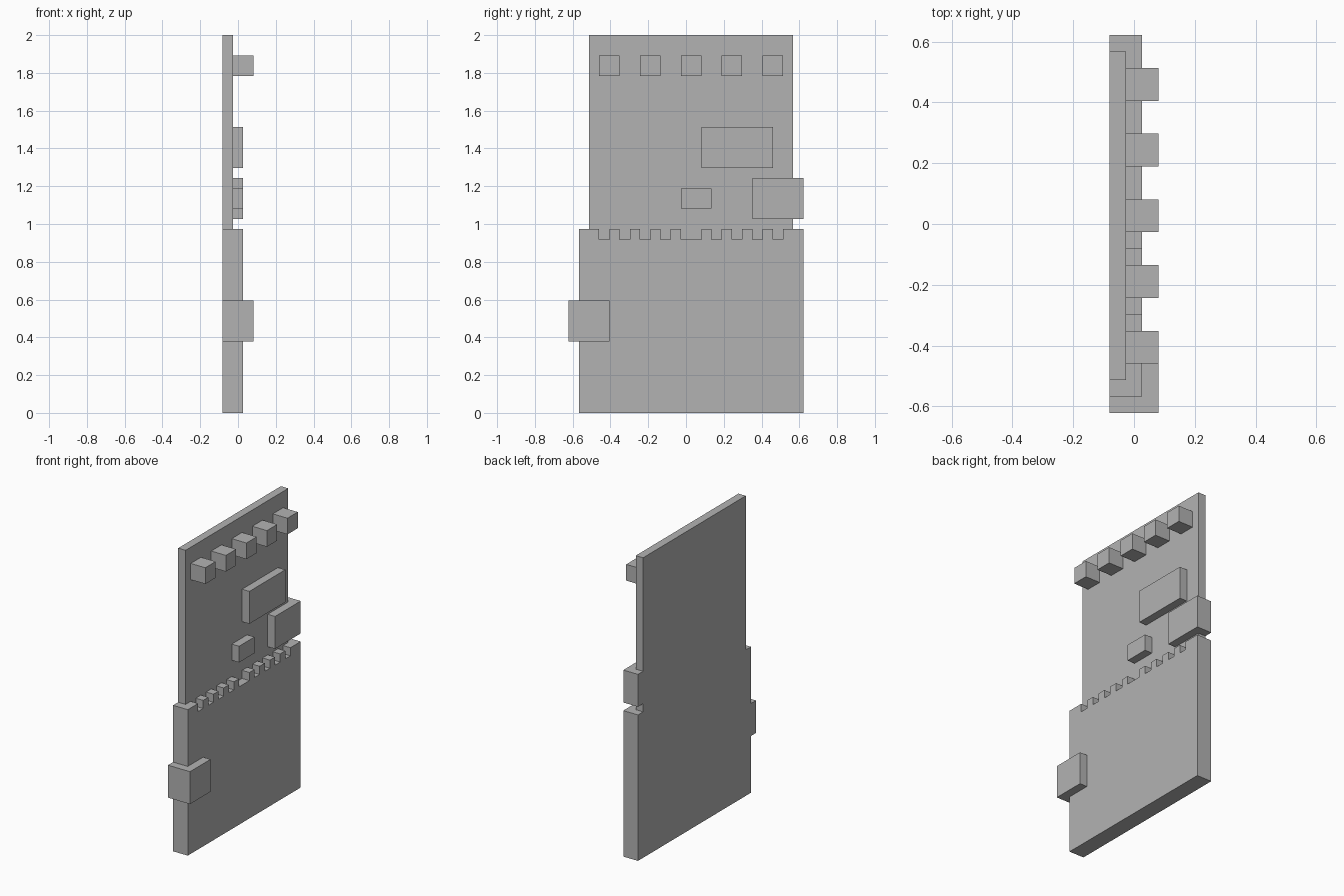
import bpy
import bmesh

cube = bpy.data.objects.get("Cube")
if cube:
    bpy.data.objects.remove(cube, do_unlink=True)

U = 2 / 37  # one grid cell; the model is 37 cells tall

grey = bpy.data.materials.new("plain grey")
grey.use_nodes = True
colour = (0.45, 0.45, 0.45, 1)
grey.diffuse_color = colour
grey.node_tree.nodes["Principled BSDF"].inputs["Base Color"].default_value = colour


def plate(name, outline, x0, x1):
    """Extrude a (y, z) outline from x0 to x1, all in cells."""
    bm = bmesh.new()
    face = bm.faces.new([bm.verts.new((x0 * U, y * U, z * U)) for y, z in outline])
    moved = bmesh.ops.extrude_face_region(bm, geom=[face])["geom"]
    verts = [v for v in moved if isinstance(v, bmesh.types.BMVert)]
    bmesh.ops.translate(bm, verts=verts, vec=((x1 - x0) * U, 0, 0))
    bmesh.ops.recalc_face_normals(bm, faces=bm.faces)
    mesh = bpy.data.meshes.new(name)
    bm.to_mesh(mesh)
    bm.free()
    mesh.materials.append(grey)
    bpy.context.collection.objects.link(bpy.data.objects.new(name, mesh))


def block(name, y0, y1, z0, z1, x0, x1):
    plate(name, [(y0, z0), (y1, z0), (y1, z1), (y0, z1)], x0, x1)


# Back board: wide base, narrower top, one tab on each edge
plate("back_board", [
    (-10.5, 0), (11.5, 0), (11.5, 18), (10.5, 18), (10.5, 19), (11.5, 19),
    (11.5, 23), (10.5, 23), (10.5, 37), (-9.5, 37), (-9.5, 18), (-10.5, 18),
    (-10.5, 11), (-11.5, 11), (-11.5, 7), (-10.5, 7)], -1.5, -0.5)

# Lower cover with a row of square notches, the middle one double width
cover = [(11.5, 0), (-10.5, 0), (-10.5, 18)]
starts = [-8.5, -6.5, -4.5, -2.5, -0.5, 2.5, 4.5, 6.5, 8.5]
for y in starts:
    end = y + (2 if y == -0.5 else 1)
    cover += [(y, 18), (y, 17), (end, 17), (end, 18)]
cover.append((11.5, 18))
plate("notched_cover", cover, -0.5, 0.5)

# Raised parts on the board
block("large_chip", 1.5, 8.5, 24, 28, -0.5, 0.5)
block("small_chip", -0.5, 2.5, 20, 22, -0.5, 0.5)
block("edge_connector", 6.5, 11.5, 19, 23, -0.5, 0.5)
block("side_connector", -11.5, -7.5, 7, 11, -0.5, 1.5)

# Row of square pegs near the top
for i in range(5):
    y = -8.5 + 4 * i
    block(f"top_peg_{i + 1}", y, y + 2, 33, 35, -0.5, 1.5)
